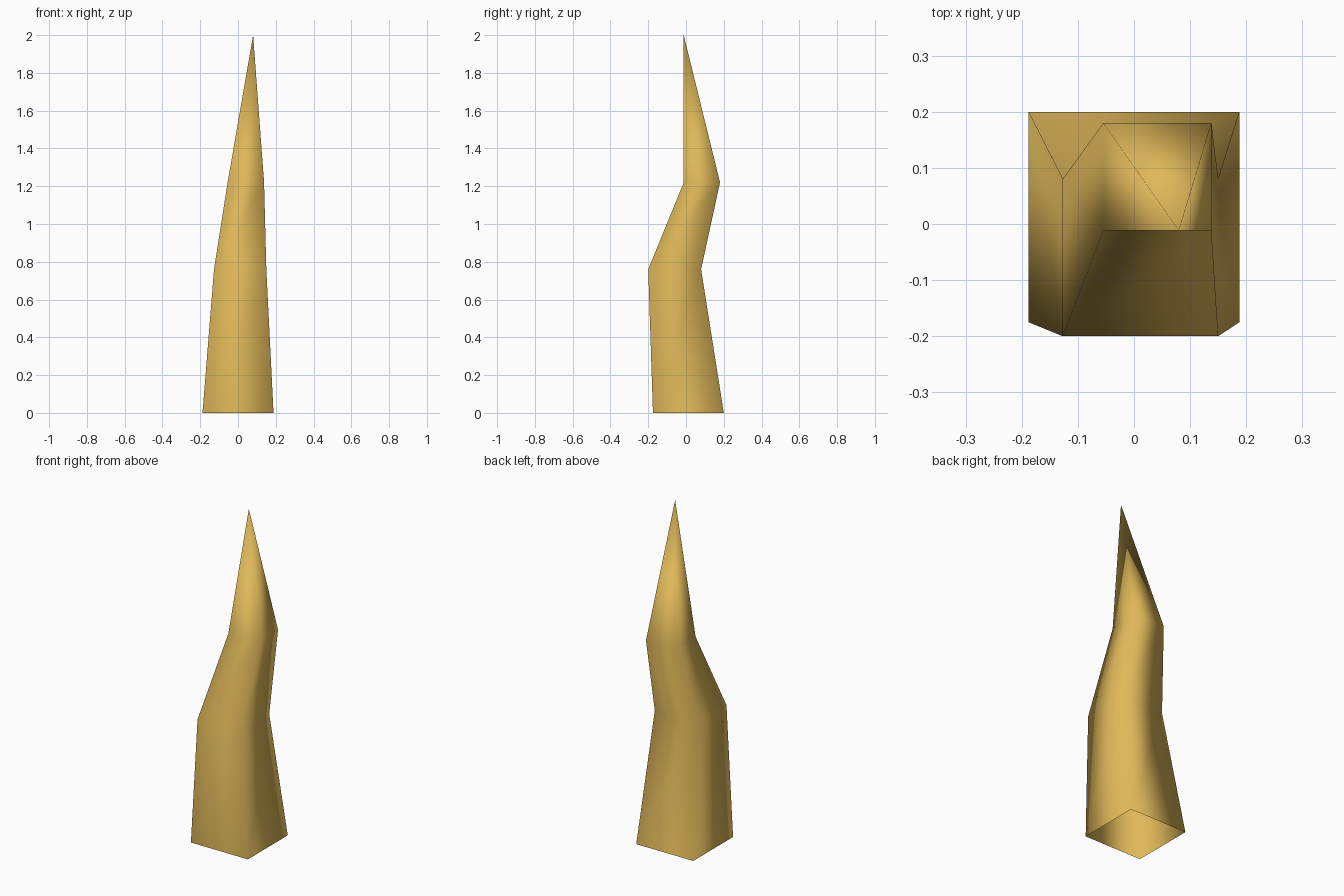
import bpy, bmesh

cube = bpy.data.objects.get("Cube")
if cube:
    bpy.data.objects.remove(cube, do_unlink=True)

# Golden horn colour
gold = bpy.data.materials.new("horn gold")
gold.use_nodes = True
colour = (0.74, 0.48, 0.10, 1.0)
gold.diffuse_color = colour
gold.node_tree.nodes["Principled BSDF"].inputs["Base Color"].default_value = colour

# Rectangular sections from the open base upward: z, x range, y range
sections = [
    (0.0, (-0.188, 0.188), (-0.175, 0.2)),
    (0.76, (-0.127, 0.15), (-0.2, 0.08)),
    (1.22, (-0.055, 0.138), (-0.012, 0.18)),
]
tip_point = (0.08, -0.012, 2.0)

bm = bmesh.new()
rings = []
for z, (x0, x1), (y0, y1) in sections:
    corners = [(x0, y0), (x1, y0), (x1, y1), (x0, y1)]
    rings.append([bm.verts.new((x, y, z)) for x, y in corners])
tip = bm.verts.new(tip_point)

# Bent four-sided walls, then the pointed end
for i in range(4):
    j = (i + 1) % 4
    for low, high in zip(rings, rings[1:]):
        bm.faces.new((low[i], low[j], high[j], high[i]))
    bm.faces.new((rings[-1][i], rings[-1][j], tip))

# Smooth shading all round, including the corners
for face in bm.faces:
    face.smooth = True

mesh = bpy.data.meshes.new("curved_horn")
bm.to_mesh(mesh)
bm.free()
mesh.materials.append(gold)
horn = bpy.data.objects.new("curved_horn", mesh)
bpy.context.collection.objects.link(horn)
